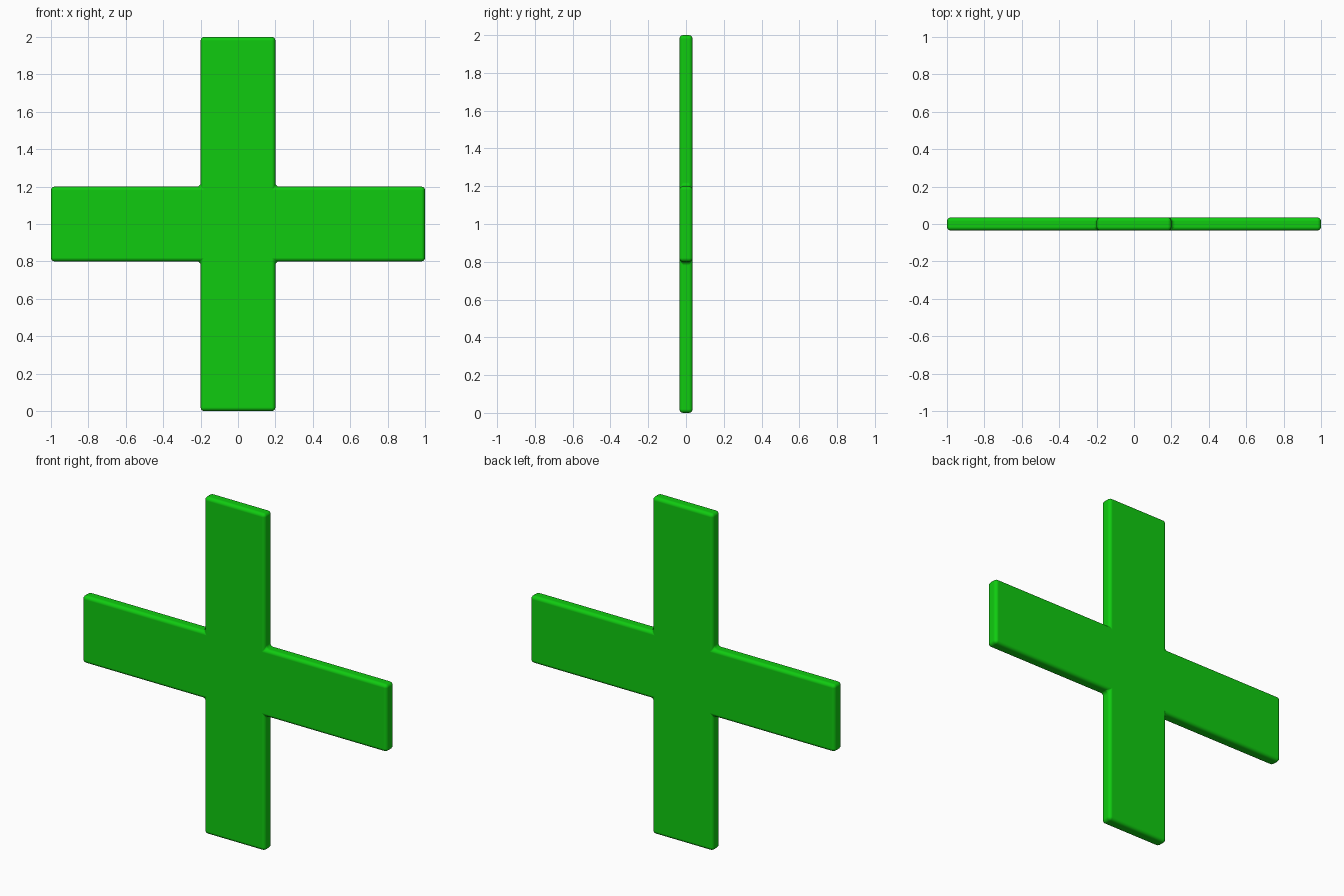
import bpy, bmesh

if "Cube" in bpy.data.objects:
    bpy.data.objects.remove(bpy.data.objects["Cube"])

ARM, HALF, THICK, MID = 1.0, 0.2, 0.07, 1.0

# Cross outline: one corner pattern rotated through four quarter turns
outline = []
x_dir, z_dir = (1, 0), (0, 1)
for _ in range(4):
    for a, b in ((ARM, -HALF), (ARM, HALF), (HALF, HALF)):
        outline.append((a * x_dir[0] + b * z_dir[0], a * x_dir[1] + b * z_dir[1]))
    x_dir, z_dir = z_dir, (-x_dir[0], -x_dir[1])

# Extrude the outline into a thin plate
bm = bmesh.new()
face = bm.faces.new([bm.verts.new((x, -THICK / 2, z + MID)) for x, z in outline])
ext = bmesh.ops.extrude_face_region(bm, geom=[face])
verts = [g for g in ext["geom"] if isinstance(g, bmesh.types.BMVert)]
bmesh.ops.translate(bm, vec=(0, THICK, 0), verts=verts)
if not any(f.normal.y < -0.5 for f in bm.faces):
    bm.faces.new([v for v in bm.verts if v.co.y < 0][:12])
bmesh.ops.recalc_face_normals(bm, faces=bm.faces)
mesh = bpy.data.meshes.new("cross_plate")
bm.to_mesh(mesh)
bm.free()
cross = bpy.data.objects.new("cross_plate", mesh)
bpy.context.collection.objects.link(cross)

# Soft rounded edges all round
bevel = cross.modifiers.new("rounded_edges", "BEVEL")
bevel.width = 0.02
bevel.segments = 4
bevel.limit_method = "ANGLE"
bevel.harden_normals = True
for p in mesh.polygons:
    p.use_smooth = True

# Green material
green = bpy.data.materials.new("green")
green.diffuse_color = (0.005, 0.6, 0.005, 1)
green.use_nodes = True
green.node_tree.nodes["Principled BSDF"].inputs["Base Color"].default_value = green.diffuse_color
mesh.materials.append(green)
